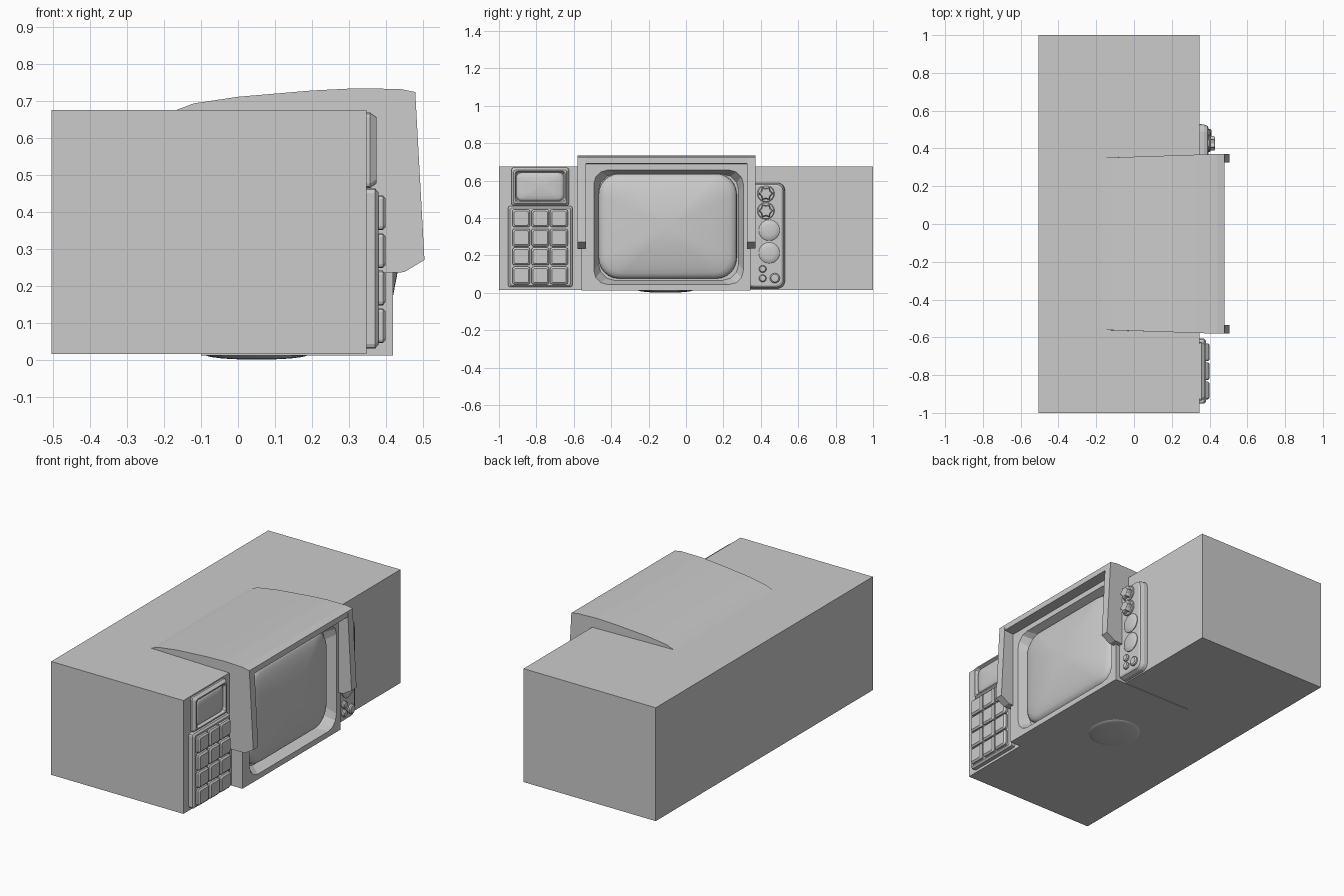
import bpy, bmesh, math
from mathutils import Vector

if "Cube" in bpy.data.objects:
    bpy.data.objects.remove(bpy.data.objects["Cube"])

def finish(name, bm, smooth=None):
    bmesh.ops.recalc_face_normals(bm, faces=bm.faces)
    me = bpy.data.meshes.new(name)
    bm.to_mesh(me)
    bm.free()
    ob = bpy.data.objects.new(name, me)
    bpy.context.collection.objects.link(ob)
    if smooth:
        bpy.ops.object.select_all(action='DESELECT')
        ob.select_set(True)
        bpy.context.view_layer.objects.active = ob
        bpy.ops.object.shade_smooth_by_angle(angle=math.radians(smooth))
    return ob

def skin(name, rings, smooth=None):
    """Bridge successive rings of points and cap both ends."""
    bm = bmesh.new()
    vs = [[bm.verts.new(p) for p in r] for r in rings]
    n = len(vs[0])
    for a, b in zip(vs, vs[1:]):
        for i in range(n):
            j = (i + 1) % n
            bm.faces.new((a[i], a[j], b[j], b[i]))
    bm.faces.new(vs[0][::-1])
    bm.faces.new(vs[-1])
    return finish(name, bm, smooth)

def rounded(x, cy, cz, hy, hz, r, n):
    pts = []
    for k, (sy, sz) in enumerate(((1, 1), (-1, 1), (-1, -1), (1, -1))):
        for i in range(n + 1):
            a = math.pi / 2 * (k + i / n)
            pts.append(Vector((x, cy + sy * (hy - r) + r * math.cos(a),
                               cz + sz * (hz - r) + r * math.sin(a))))
    return pts

def panel(name, cy, cz, steps, n=2, smooth=None):
    """Stack of rounded rectangles along x: (x, half y, half z, radius)."""
    return skin(name, [rounded(x, cy, cz, hy, hz, r, n) for x, hy, hz, r in steps], smooth)

def knob(name, cy, cz, steps, n=24, star=1.0, smooth=35):
    """Turned knob along x: (x, radius); star < 1 pulls in every other point."""
    rings = []
    for x, r in steps:
        rings.append([Vector((x, cy + r * (star if i % 2 else 1) * math.cos(2 * math.pi * i / n),
                              cz + r * (star if i % 2 else 1) * math.sin(2 * math.pi * i / n)))
                      for i in range(n)])
    return skin(name, rings, smooth)

def box(name, lo, hi):
    return skin(name, [[Vector((x, lo[1], z)), Vector((x, hi[1], z)), Vector((x, hi[1], w)),
                        Vector((x, lo[1], w))] for x, z, w in ((lo[0], lo[2], hi[2]), (hi[0], lo[2], hi[2]))])

# Main cabinet
box("cabinet", (-0.505, -1, 0.015), (0.348, 1, 0.676))

# Screen housing with a tapered recess
CY = -0.105
housing = box("screen_housing", (-0.10, CY - 0.453, 0.012), (0.42, CY + 0.45, 0.695))
cutter = panel("recess_cutter", -0.093, 0.35,
               [(0.36, 0.375, 0.285, 0.09), (0.4201, 0.40, 0.306, 0.075), (0.45, 0.41, 0.315, 0.075)], 3)
cutter.hide_render = True
cutter.hide_set(True)
mod = housing.modifiers.new("recess", 'BOOLEAN')
mod.operation, mod.object, mod.solver = 'DIFFERENCE', cutter, 'EXACT'

# Bulging main screen
levels = ((1, 0.352), (0.995, 0.375), (0.96, 0.391), (0.9, 0.400), (0.8, 0.410), (0.65, 0.420),
          (0.45, 0.431), (0.25, 0.438), (0.08, 0.440))
panel("main_screen", -0.098, 0.356,
      [(x, 0.37 * s, 0.281 * s, 0.11 * s) for s, x in levels], 6, 50)

# Hood: curved top plus two side cheeks, narrowing towards the back
top = [(-0.17, 0.675), (-0.12, 0.694), (0.0, 0.712), (0.2, 0.729), (0.32, 0.735),
       (0.44, 0.733), (0.48, 0.725)]
cheek = top + [(0.505, 0.27), (0.45, 0.237), (0.38, 0.235), (0.0, 0.235)]

def half(x):
    return 0.456 + 0.02 * min(1, max(0, (x + 0.15) / 0.6))

def hood(name, prof, inner, outer):
    return skin(name, [[Vector((x, CY + f(x), z)) for x, z in prof] for f in (inner, outer)])

slab = top + [(0.48, 0.692), (-0.17, 0.64)]
hood("hood_top", slab, lambda x: -half(x), half)
hood("hood_side_left", cheek, lambda x: -half(x), lambda x: -0.43)
hood("hood_side_right", cheek, lambda x: 0.43, half)

# Keypad
panel("keypad_plate", -0.779, 0.247,
      [(0.34, 0.172, 0.217, 0.012), (0.371, 0.172, 0.217, 0.012), (0.38, 0.162, 0.207, 0.01)])
for i, y in enumerate((-0.881, -0.779, -0.679)):
    for j, z in enumerate((0.398, 0.295, 0.194, 0.092)):
        panel(f"key_{i}_{j}", y, z, [(0.37, 0.047, 0.047, 0.01), (0.392, 0.047, 0.047, 0.01),
                                     (0.40, 0.038, 0.038, 0.008)])

# Small display: rim with a sunken glass
panel("display_rim", -0.78, 0.567,
      [(0.34, 0.154, 0.102, 0.012), (0.358, 0.154, 0.102, 0.012), (0.375, 0.142, 0.09, 0.012),
       (0.375, 0.135, 0.083, 0.015), (0.358, 0.128, 0.076, 0.02)])
panel("display_glass", -0.78, 0.567,
      [(x, 0.128 * s, 0.076 * s, 0.028 * s) for s, x in
       ((1, 0.355), (0.97, 0.363), (0.85, 0.368), (0.6, 0.372), (0.1, 0.374))], 4, 50)

# Control panel
panel("control_panel", 0.422, 0.305,
      [(0.34, 0.108, 0.283, 0.04), (0.37, 0.105, 0.282, 0.04), (0.39, 0.097, 0.274, 0.035),
       (0.395, 0.086, 0.265, 0.03)], 4)
for i, z in enumerate((0.53, 0.438)):
    knob(f"star_knob_base_{i}", 0.427, z, [(0.38, 0.046), (0.40, 0.046), (0.404, 0.042)])
    knob(f"star_knob_{i}", 0.427, z, [(0.39, 0.04), (0.424, 0.038), (0.43, 0.032)], 12, 0.72, 20)
for i, z in enumerate((0.334, 0.213)):
    knob(f"round_dial_{i}", 0.445, z, [(0.38, 0.056), (0.399, 0.056), (0.404, 0.05),
                                       (0.408, 0.03), (0.409, 0.005)])
for i, (y, z, r) in enumerate(((0.41, 0.127, 0.02), (0.41, 0.077, 0.02), (0.475, 0.078, 0.027))):
    knob(f"small_button_{i}", y, z, [(0.38, r), (0.404, r), (0.41, r * 0.75), (0.411, r * 0.2)], 16)

# Shallow domed foot underneath
bm = bmesh.new()
bmesh.ops.create_uvsphere(bm, u_segments=32, v_segments=12, radius=1)
for v in bm.verts:
    v.co = Vector((0.05 + v.co.x * 0.14, -0.11 + v.co.y * 0.15, 0.014 + v.co.z * 0.014))
finish("foot", bm, 40)
